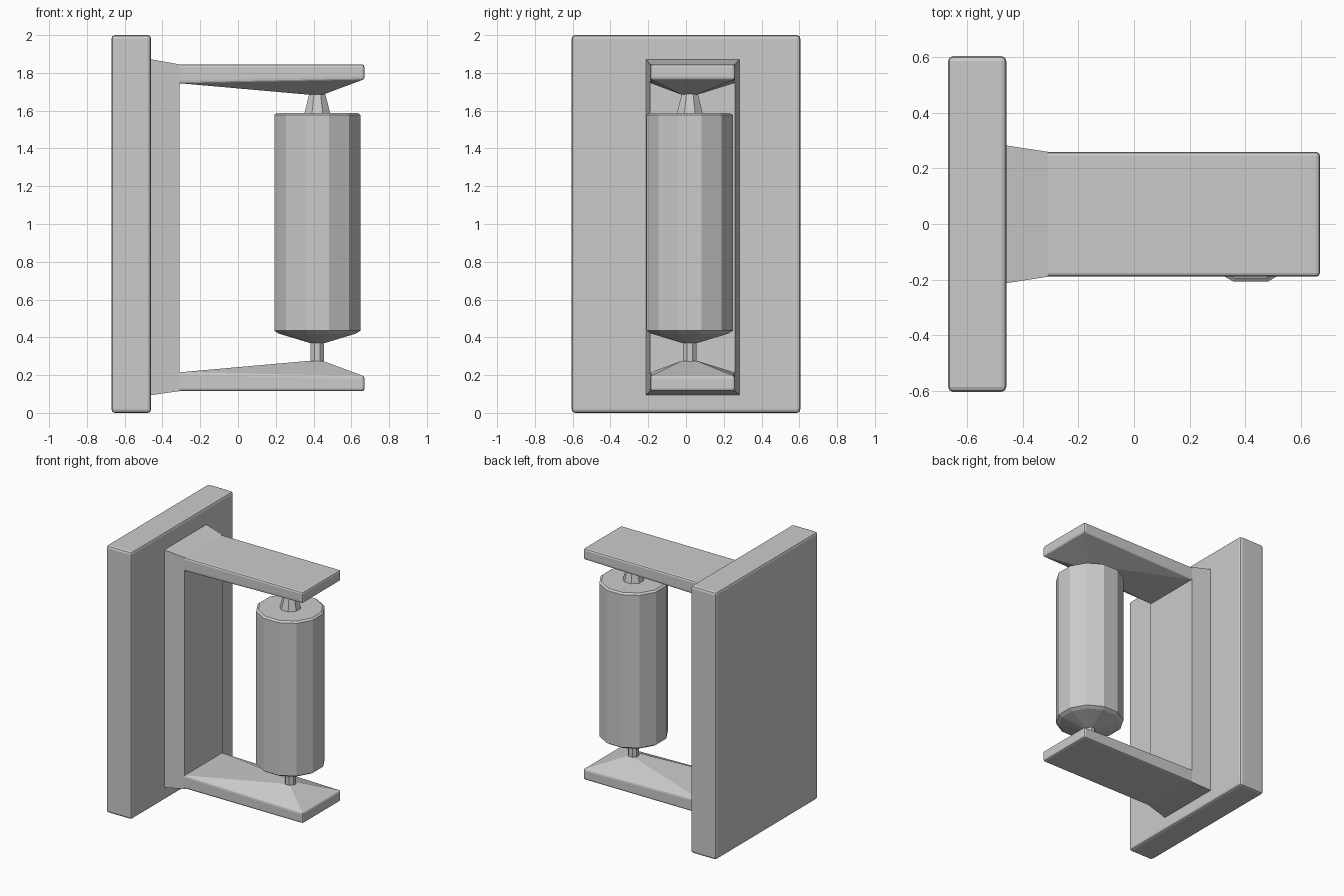
import bpy
import bmesh
import math

if "Cube" in bpy.data.objects:
    bpy.data.objects.remove(bpy.data.objects["Cube"])

# Single grey finish
GREY = (0.6, 0.6, 0.6, 1)
grey = bpy.data.materials.new("matte grey")
grey.use_nodes = True
grey.diffuse_color = GREY
grey.node_tree.nodes["Principled BSDF"].inputs["Base Color"].default_value = GREY


def loft(name, rings, bevel=0, limit=40):
    """Skin a stack of equal-sized point rings, capped at both ends."""
    bm = bmesh.new()
    loops = [[bm.verts.new(p) for p in ring] for ring in rings]
    for a, b in zip(loops, loops[1:]):
        for i in range(len(a)):
            j = (i + 1) % len(a)
            bm.faces.new((a[i], a[j], b[j], b[i]))
    bm.faces.new(loops[0][::-1])
    bm.faces.new(loops[-1])
    bmesh.ops.recalc_face_normals(bm, faces=bm.faces)
    mesh = bpy.data.meshes.new(name)
    bm.to_mesh(mesh)
    bm.free()
    mesh.materials.append(grey)
    obj = bpy.data.objects.new(name, mesh)
    bpy.context.collection.objects.link(obj)
    if bevel:
        mod = obj.modifiers.new("soft edges", "BEVEL")
        mod.width = bevel
        mod.segments = 2
        mod.limit_method = "ANGLE"
        mod.angle_limit = math.radians(limit)
    return obj


def side_rect(x, y0, y1, z0, z1):
    return [(x, y0, z0), (x, y1, z0), (x, y1, z1), (x, y0, z1)]


def flat_rect(x0, x1, y0, y1, z_near, z_far):
    return [(x0, y0, z_near), (x1, y0, z_far), (x1, y1, z_far), (x0, y1, z_near)]


AXIS_X, AXIS_Y = 0.42, 0.02


def polygon(sides, apothem, z):
    r = apothem / math.cos(math.pi / sides)
    angles = [(i + 0.5) * math.tau / sides for i in range(sides)]
    return [(AXIS_X + r * math.cos(a), AXIS_Y + r * math.sin(a), z) for a in angles]


# Wall plate
loft("wall_plate", [side_rect(-0.67, -0.605, 0.605, 0, 2),
                    side_rect(-0.46, -0.605, 0.605, 0, 2)], bevel=0.018)

# Tapered upright joining the arms to the plate
loft("bracket_post", [side_rect(-0.465, -0.213, 0.283, 0.094, 1.872),
                      side_rect(-0.46, -0.213, 0.283, 0.094, 1.872),
                      side_rect(-0.31, -0.19, 0.26, 0.115, 1.845)])

# Matching arms, each rising to a small boss that faces the roller
MID = 0.98
for name, sign in (("upper_arm", 1), ("lower_arm", -1)):
    def z(offset):
        return MID + sign * offset
    loft(name, [
        flat_rect(-0.33, 0.67, -0.19, 0.26, z(0.865), z(0.865)),
        flat_rect(-0.33, 0.67, -0.19, 0.26, z(0.767), z(0.787)),
        flat_rect(0.37, 0.45, -0.025, 0.06, z(0.705), z(0.705)),
    ], bevel=0.014, limit=50)

# Twelve-sided roller with a conical lower end
loft("roller", [polygon(12, r, h) for r, h in (
    (0.04, 0.37), (0.205, 0.42), (0.228, 0.435), (0.228, 1.577), (0.214, 1.588))])

# Pins holding the roller between the arms
loft("upper_pin", [polygon(8, 0.07, 1.58), polygon(8, 0.042, 1.69)])
loft("lower_pin", [polygon(8, 0.036, 0.26), polygon(8, 0.036, 0.38)])
